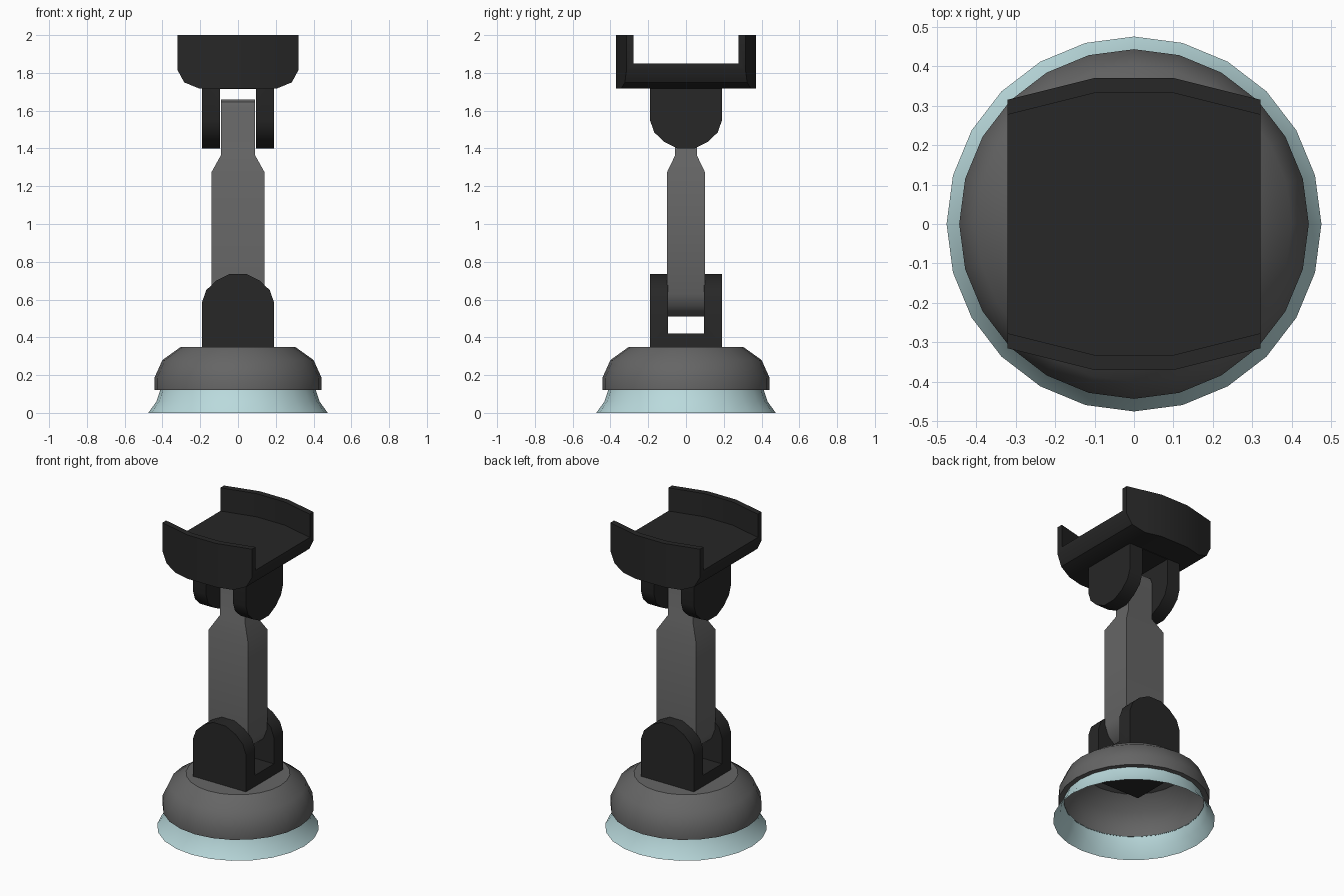
import bpy, bmesh
from math import sin, cos, pi, radians

if "Cube" in bpy.data.objects:
    bpy.data.objects.remove(bpy.data.objects["Cube"])


def material(name, rgb):
    m = bpy.data.materials.new(name)
    m.diffuse_color = (*rgb, 1)
    m.use_nodes = True
    m.node_tree.nodes["Principled BSDF"].inputs["Base Color"].default_value = m.diffuse_color
    return m


BLACK = material("black_plastic", (0.02, 0.02, 0.02))
GREY = material("grey_plastic", (0.13, 0.13, 0.13))
RUBBER = material("clear_rubber", (0.49, 0.70, 0.72))


def loft(name, rings, mat, start_cap=True, end_cap=True):
    """Skin a list of equal-length point rings into one smooth-by-angle mesh."""
    bm = bmesh.new()
    loops = [[bm.verts.new(p) for p in ring] for ring in rings]
    n = len(rings[0])
    for a, b in zip(loops, loops[1:]):
        for i in range(n):
            j = (i + 1) % n
            bm.faces.new((a[i], a[j], b[j], b[i]))
    if start_cap:
        bm.faces.new(loops[0][::-1])
    if end_cap:
        bm.faces.new(loops[-1])
    bmesh.ops.recalc_face_normals(bm, faces=bm.faces)
    mesh = bpy.data.meshes.new(name)
    bm.to_mesh(mesh)
    bm.free()
    mesh.materials.append(mat)
    obj = bpy.data.objects.new(name, mesh)
    bpy.context.collection.objects.link(obj)
    bpy.ops.object.select_all(action='DESELECT')
    obj.select_set(True)
    bpy.context.view_layer.objects.active = obj
    bpy.ops.object.shade_smooth_by_angle(angle=radians(32))
    return obj


def circle(r, z, n=24):
    return [(r * cos(2 * pi * i / n), r * sin(2 * pi * i / n), z) for i in range(n)]


def rect(hx, hy, z):
    return [(-hx, -hy, z), (hx, -hy, z), (hx, hy, z), (-hx, hy, z)]


def u_section(x, outer, inner, bottom, floor, top):
    return [(x, -outer, bottom), (x, outer, bottom), (x, outer, top), (x, inner, top),
            (x, inner, floor), (x, -inner, floor), (x, -inner, top), (x, -outer, top)]


def mirrored(half):
    """Mirror stations (x, ...) given from the outside in."""
    return [(-s[0], *s[1:]) for s in half] + half[::-1]


# Suction cup: flared open skirt
loft("suction_cup", [circle(0.475, 0), circle(0.432, 0.06), circle(0.41, 0.125)],
     RUBBER, False, False)

# Base dome: hollow shell with a flat top
dome = [(0.41, 0.12), (0.443, 0.12), (0.443, 0.185), (0.40, 0.28), (0.305, 0.348)]
loft("base_dome", [circle(r, z) for r, z in dome], GREY, False, True)

# Hinge forks: the upper one is the lower one flipped and turned a quarter
fork = mirrored([(0.19, 0.587), (0.168, 0.65), (0.115, 0.70), (0.045, 0.735)])


def hinge_fork(name):
    return loft(name, [u_section(x, 0.19, 0.096, 0.30, 0.42, top) for x, top in fork], BLACK)


hinge_fork("lower_hinge_fork")
upper = hinge_fork("upper_hinge_fork")
upper.rotation_euler = (pi, 0, pi / 2)
upper.location.z = 2.135

# Arm: rounded foot, square shaft, tapered neck
arm = [(0.025, 0.10, 0.51), (0.07, 0.10, 0.525), (0.115, 0.10, 0.565), (0.14, 0.10, 0.63),
       (0.14, 0.10, 1.275), (0.09, 0.057, 1.365), (0.09, 0.057, 1.61),
       (0.09, 0.043, 1.645), (0.09, 0.02, 1.66)]
loft("arm", [rect(*s) for s in arm], GREY)

# Phone cradle: channel with bowed side walls and bevelled lower corners
cradle = mirrored([(0.32, 1.815), (0.285, 1.75), (0.205, 1.717), (0.10, 1.717)])
rings = []
for x, bottom in cradle:
    y = 0.37 - 0.055 * (abs(x) - 0.10) / 0.22
    rings.append(u_section(x, y, y - 0.038, bottom, 1.85, 2.0))
loft("cradle", rings, BLACK)
